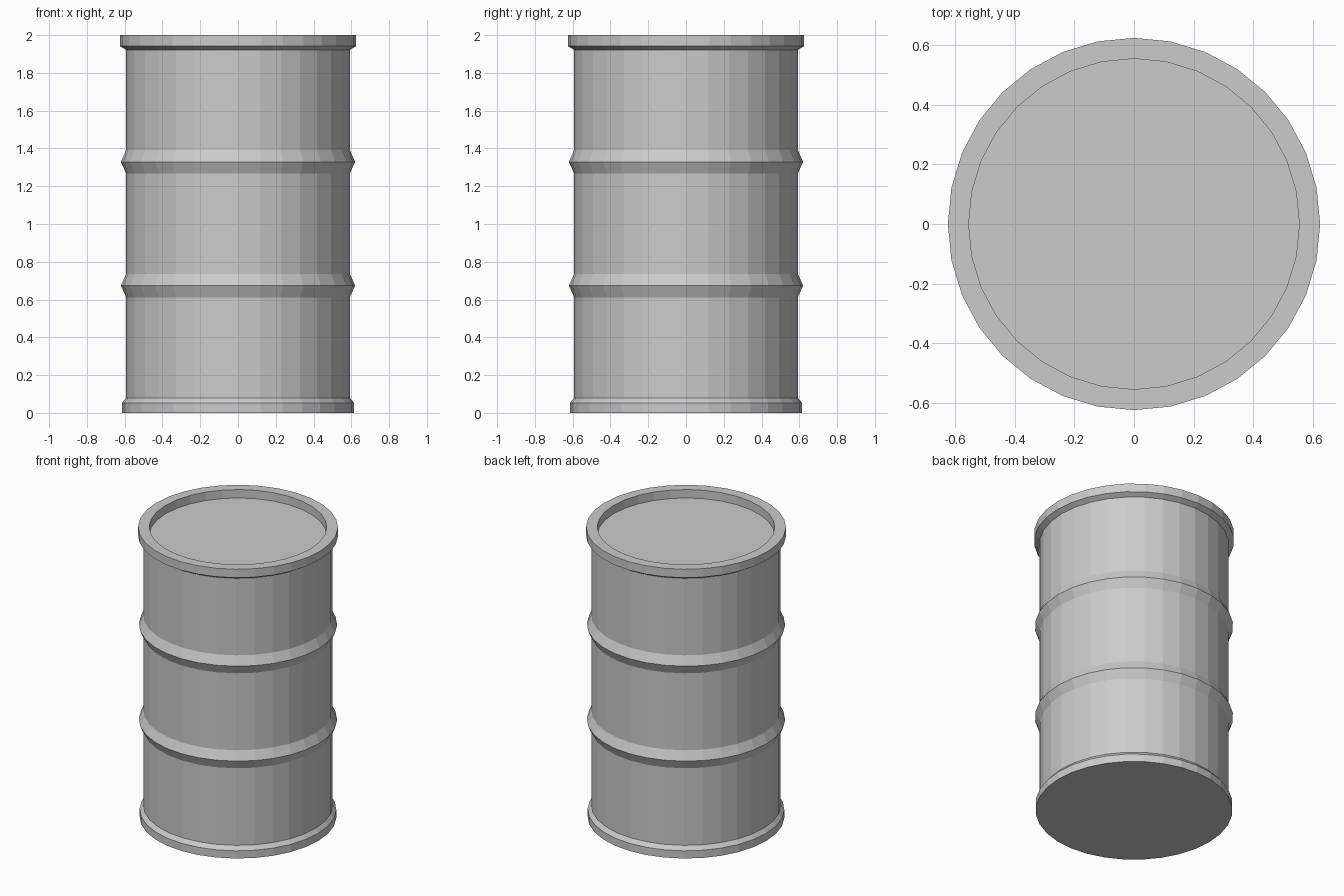
import bpy, bmesh, math

if "Cube" in bpy.data.objects:
    bpy.data.objects.remove(bpy.data.objects["Cube"])

SIDES = 32


def lathe(name, profile):
    """Spin a (radius, z) profile round z, capping both ends flat."""
    bm = bmesh.new()
    rings = [[bm.verts.new((r * math.cos(2 * math.pi * i / SIDES),
                            r * math.sin(2 * math.pi * i / SIDES), z))
              for i in range(SIDES)] for r, z in profile]
    for low, high in zip(rings, rings[1:]):
        for i in range(SIDES):
            j = (i + 1) % SIDES
            bm.faces.new((low[i], low[j], high[j], high[i]))
    bm.faces.new(rings[0][::-1])
    bm.faces.new(rings[-1])
    bmesh.ops.recalc_face_normals(bm, faces=bm.faces)
    mesh = bpy.data.meshes.new(name)
    bm.to_mesh(mesh)
    bm.free()
    obj = bpy.data.objects.new(name, mesh)
    bpy.context.collection.objects.link(obj)
    return obj


BODY = 0.592   # wall radius
RIB = 0.62     # rib peak radius

# Bottom rim
profile = [(0.615, 0), (0.615, 0.053), (BODY, 0.08)]

# Two pointed ribs round the wall
for z in (0.674, 1.329):
    profile += [(BODY, z - 0.062), (RIB, z), (BODY, z + 0.062)]

# Top rim and sunken lid
profile += [(BODY, 1.922), (0.625, 1.942), (0.625, 2.0),
            (0.555, 2.0), (0.555, 1.942)]

lathe("drum", profile)
